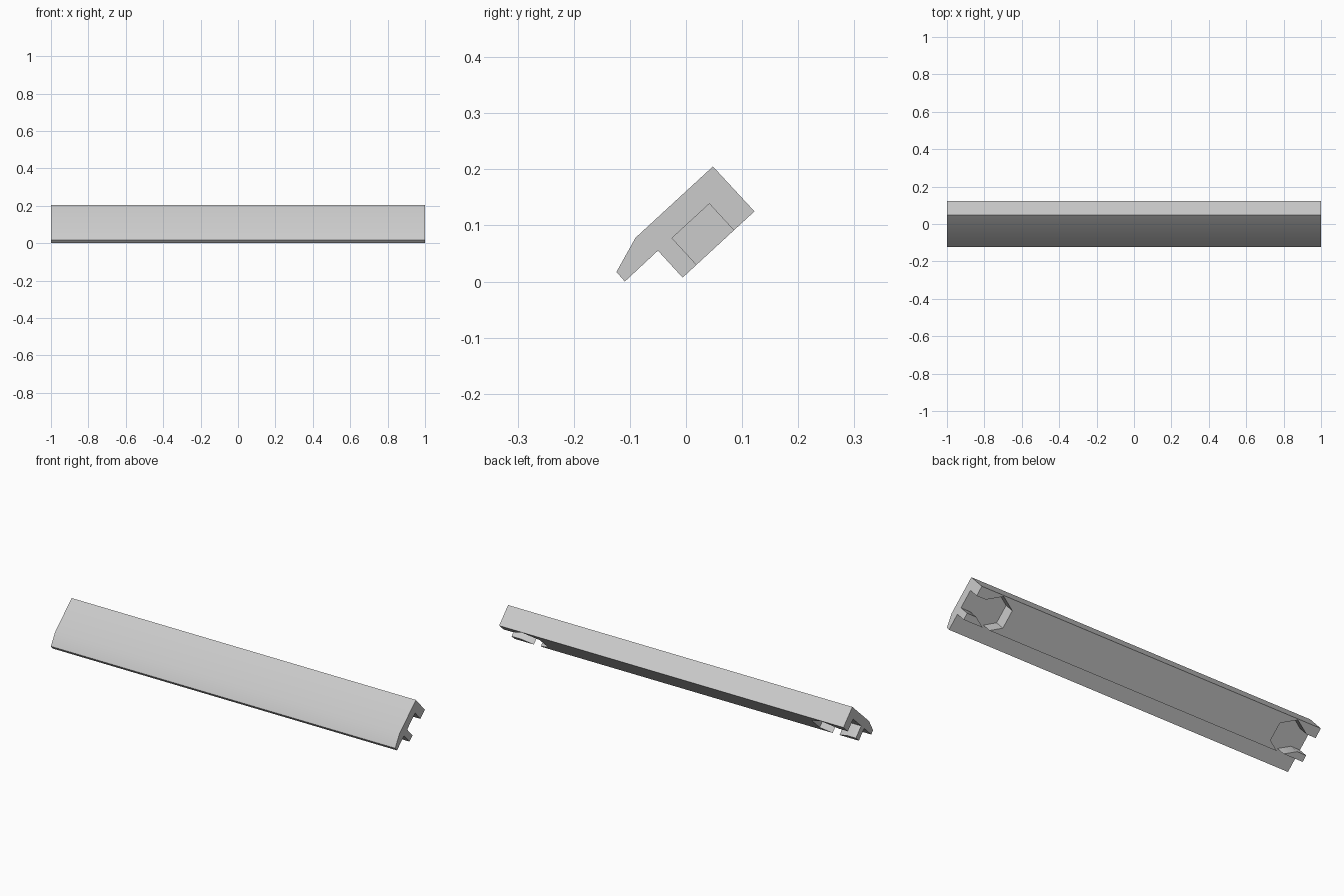
import bpy
import bmesh
import math
from mathutils import Vector

cube = bpy.data.objects.get("Cube")
if cube:
    bpy.data.objects.remove(cube, do_unlink=True)

# Slanted section frame: ALONG runs across the underside, INTO points into the bar
FOOT = Vector((0, -0.006, 0.007))
ALONG = Vector((0, 0.735, 0.678))
INTO = Vector((0, -0.678, 0.735))


def prism(name, outline, offset):
    """Extrude a closed outline of 3D points by an offset vector."""
    bm = bmesh.new()
    face = bm.faces.new([bm.verts.new(p) for p in outline])
    ext = bmesh.ops.extrude_face_region(bm, geom=[face])
    moved = [g for g in ext["geom"] if isinstance(g, bmesh.types.BMVert)]
    bmesh.ops.translate(bm, verts=moved, vec=offset)
    bmesh.ops.recalc_face_normals(bm, faces=bm.faces)
    mesh = bpy.data.meshes.new(name)
    bm.to_mesh(mesh)
    bm.free()
    obj = bpy.data.objects.new(name, mesh)
    bpy.context.collection.objects.link(obj)
    return obj


# Main bar: slanted section with a bevelled lip and a groove
section = [(-0.124, 0.017), (-0.09, 0.078), (0.048, 0.205), (0.122, 0.125),
           (-0.006, 0.007), (-0.05, 0.055), (-0.109, 0)]
bar = prism("slanted_bar", [(-1, y, z) for y, z in section], Vector((2, 0, 0)))

# Hexagonal pocket with a neck open to each end, cut from the underside
RADIUS, MID_X, MID_U, DEPTH = 0.0905, 0.868, 0.079, 0.0645
hexagon = [(MID_X + RADIUS * math.cos(math.radians(a)),
            MID_U + RADIUS * math.sin(math.radians(a)))
           for a in range(30, 390, 60)]
half = RADIUS / 2
pocket = hexagon[:1] + hexagon[1:5] + hexagon[5:] + [(1.1, MID_U - half), (1.1, MID_U + half)]

for side in (-1, 1):
    outline = [FOOT + ALONG * u - INTO * 0.03 + Vector((side * x, 0, 0))
               for x, u in pocket]
    cutter = prism("pocket_cutter", outline, INTO * (DEPTH + 0.03))
    cutter.hide_render = True
    cut = bar.modifiers.new("pocket", "BOOLEAN")
    cut.operation = "DIFFERENCE"
    cut.solver = "EXACT"
    cut.object = cutter
    bpy.context.view_layer.objects.active = bar
    bpy.ops.object.modifier_apply(modifier=cut.name)
    bpy.data.objects.remove(cutter, do_unlink=True)

# Single light grey material
grey = bpy.data.materials.new("light_grey")
grey.use_nodes = True
colour = (0.6, 0.6, 0.6, 1)
grey.diffuse_color = colour
grey.node_tree.nodes["Principled BSDF"].inputs["Base Color"].default_value = colour
bar.data.materials.clear()
bar.data.materials.append(grey)

# Soften only the shallow bend on the front
bpy.ops.object.select_all(action="DESELECT")
bar.select_set(True)
bpy.context.view_layer.objects.active = bar
bpy.ops.object.shade_smooth_by_angle(angle=math.radians(30))
